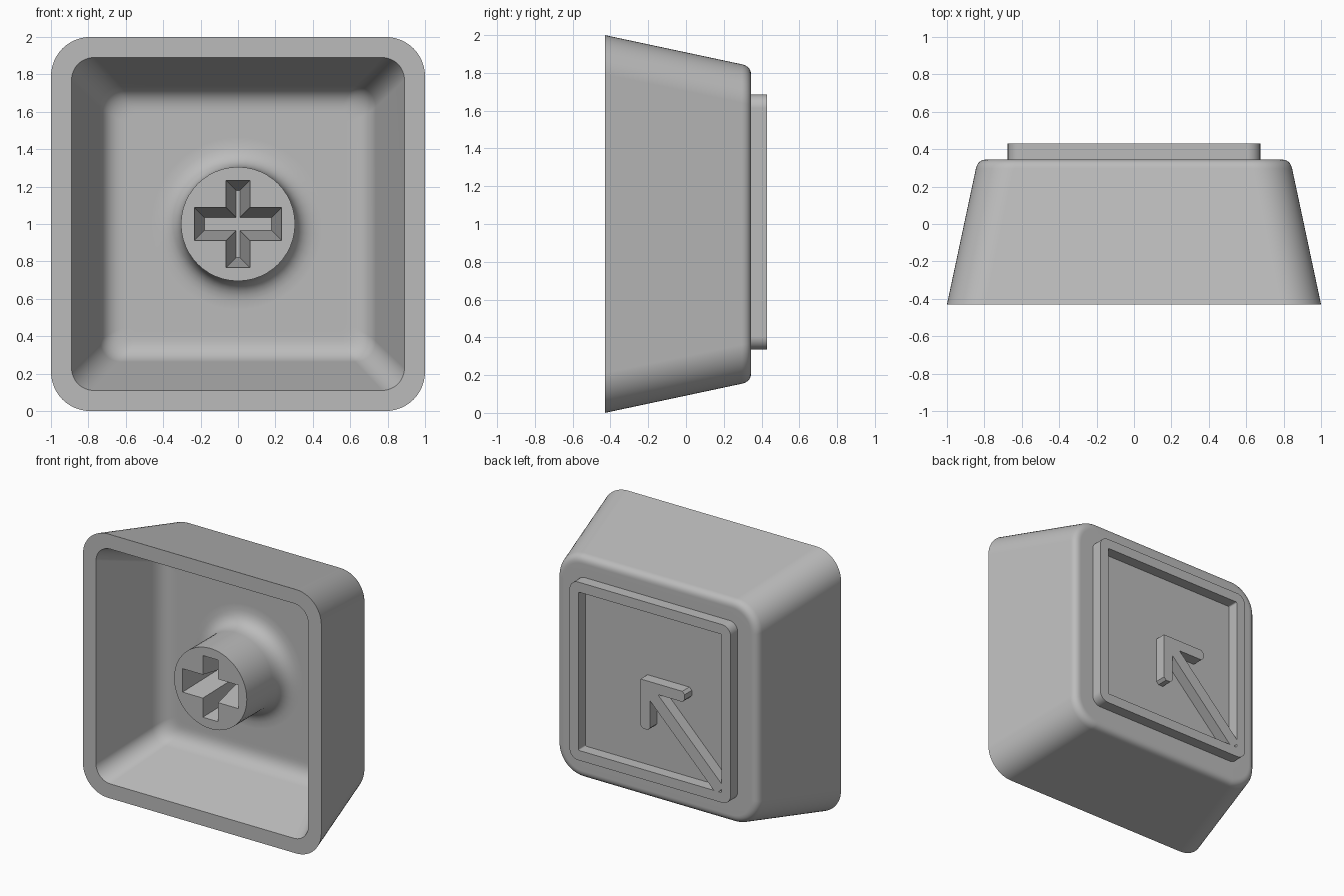
import bpy, bmesh, math
from mathutils import Vector

if "Cube" in bpy.data.objects:
    bpy.data.objects.remove(bpy.data.objects["Cube"])

grey = bpy.data.materials.new("light_grey_plastic")
grey.use_nodes = True
COLOUR = (0.5, 0.5, 0.5, 1)
grey.diffuse_color = COLOUR
grey.node_tree.nodes["Principled BSDF"].inputs["Base Color"].default_value = COLOUR

FRONT, BACK, RAISED, FLOOR = -0.43, 0.345, 0.43, 0.12


def ring(half, y, corner, mid=1.0, steps=12):
    """Rounded square facing y; a circle when corner equals half."""
    pts = []
    for quarter in range(4):
        for s in range(steps + 1):
            a = math.pi / 2 * (quarter + s / steps)
            side = math.pi / 2 * quarter + math.pi / 4
            c = (half - corner) * math.sqrt(2)
            pts.append((c * math.cos(side) + corner * math.cos(a), y,
                        mid + c * math.sin(side) + corner * math.sin(a)))
    return pts


def soften(profile, steps=8):
    """Round the profile points that carry a fillet length."""
    out = []
    for i, (*p, t) in enumerate(profile):
        p = Vector(p)
        if not t:
            out.append(p)
            continue
        ends = []
        for n in (profile[i - 1], profile[i + 1]):
            d = Vector(n[:3]) - p
            ends.append(p + d * (t / d.xy.length))
        for k in range(steps + 1):
            f = k / steps
            out.append(ends[0] * (1 - f) ** 2 + p * 2 * f * (1 - f) + ends[1] * f ** 2)
    return out


def loft(name, rings, closed=False):
    """Skin a list of matching outlines, capped or joined end to end."""
    bm = bmesh.new()
    loops = [[bm.verts.new(p) for p in r] for r in rings]
    n = len(loops[0])
    pairs = list(zip(loops, loops[1:]))
    if closed:
        pairs.append((loops[-1], loops[0]))
    else:
        bm.faces.new(loops[0])
        bm.faces.new(loops[-1])
    for a, b in pairs:
        for i in range(n):
            j = (i + 1) % n
            bm.faces.new((a[i], a[j], b[j], b[i]))
    bmesh.ops.remove_doubles(bm, verts=bm.verts, dist=1e-5)
    bmesh.ops.recalc_face_normals(bm, faces=bm.faces)
    mesh = bpy.data.meshes.new(name)
    bm.to_mesh(mesh)
    bm.free()
    mesh.materials.append(grey)
    obj = bpy.data.objects.new(name, mesh)
    bpy.context.collection.objects.link(obj)
    return obj


def select(obj):
    bpy.ops.object.select_all(action='DESELECT')
    obj.select_set(True)
    bpy.context.view_layer.objects.active = obj


def smooth(obj):
    select(obj)
    bpy.ops.object.shade_smooth_by_angle(angle=math.radians(30))
    obj.modifiers.new("even_normals", 'WEIGHTED_NORMAL').keep_sharp = True


# Hollow cap and stem: half width, depth, corner radius, fillet length
shell = [
    (0.70, BACK, 0.07, 0),
    (0.835, BACK, 0.205, 0.05),
    (1.0, FRONT, 0.21, 0),
    (0.89, FRONT, 0.12, 0),
    (0.705, FLOOR, 0.11, 0.1),
    (0.58, FLOOR, 0.05, 0),
    (0.46, FLOOR, 0.46, 0),
    (0.305, FLOOR, 0.305, 0.14),
    (0.305, -0.33, 0.305, 0),
]
cap = loft("cap_with_stem", [ring(*p) for p in soften(shell)])


# Tapered cross socket cut into the stem
def cross(y, inset):
    w, h, l = 0.065 - inset, 0.09 - inset, 0.235 - inset
    quarter = [(l, h), (w, h), (w, l)]
    pts = quarter + [(-x, z) for x, z in reversed(quarter)]
    pts += [(-x, -z) for x, z in pts]
    return [(x, y, 1 + z) for x, z in pts]


cutter = loft("socket_cutter", [cross(-0.34, 0), cross(FLOOR, 0.055)])
cutter.hide_render = True
cut = cap.modifiers.new("socket", 'BOOLEAN')
cut.operation, cut.solver, cut.object = 'DIFFERENCE', 'EXACT', cutter
select(cap)
bpy.ops.object.modifier_apply(modifier=cut.name)
bpy.data.objects.remove(cutter)
smooth(cap)

# Raised square border on the back
MID = 1.01
border = [(0.675, BACK - 0.01, 0.07), (0.675, RAISED, 0.07),
          (0.60, RAISED, 0.01), (0.60, BACK - 0.01, 0.01)]
smooth(loft("raised_border", [ring(*p, mid=MID) for p in border], closed=True))

# Raised diagonal arrow, mirrored about its shaft
half_arrow = [(0.27, 0.08), (0.29, 0.06), (0.29, 0.02), (0.27, 0),
              (0.065, 0), (0.62, -0.555)]
outline = [(-0.08, 0.08)] + half_arrow + [(-w, -u) for u, w in reversed(half_arrow)]
loft("raised_arrow", [[(-u, y, MID + w) for u, w in outline]
                      for y in (BACK - 0.01, RAISED)])
